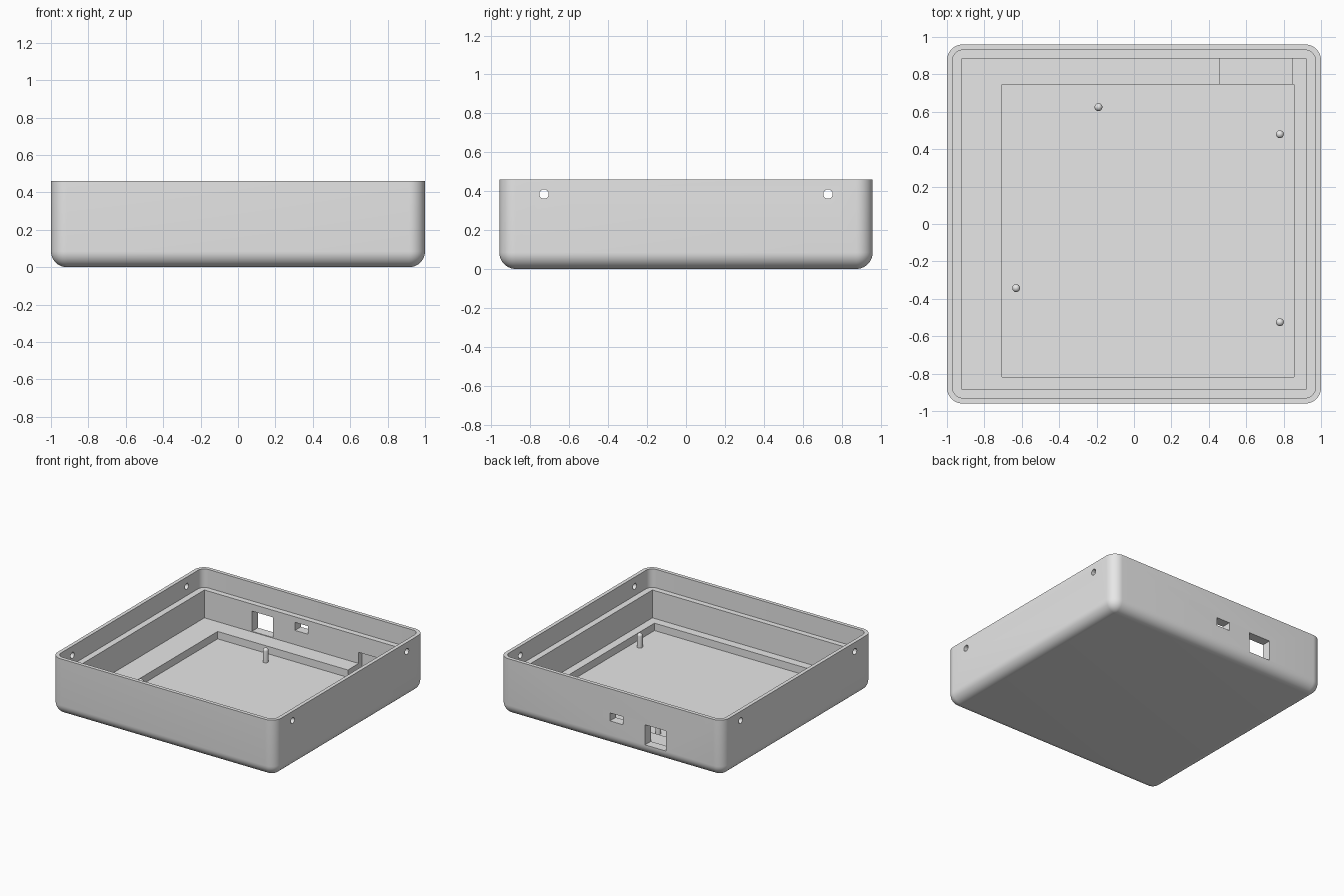
import bpy, bmesh, math
from mathutils import Matrix

if "Cube" in bpy.data.objects:
    bpy.data.objects.remove(bpy.data.objects["Cube"])

HX, HY, H = 1.0, 0.96, 0.46      # half width, half depth, height
R = 0.085                        # corner and bottom fillet radius
LEDGE, SHELF, FLOOR = 0.31, 0.085, 0.025

grey = bpy.data.materials.new("light_grey")
grey.diffuse_color = (0.8, 0.8, 0.8, 1)
grey.use_nodes = True
grey.node_tree.nodes["Principled BSDF"].inputs["Base Color"].default_value = grey.diffuse_color


def add_object(name, bm):
    bmesh.ops.remove_doubles(bm, verts=bm.verts, dist=1e-5)
    bmesh.ops.recalc_face_normals(bm, faces=bm.faces)
    mesh = bpy.data.meshes.new(name)
    bm.to_mesh(mesh)
    bm.free()
    mesh.materials.append(grey)
    ob = bpy.data.objects.new(name, mesh)
    bpy.context.collection.objects.link(ob)
    return ob


def smooth(ob):
    bpy.ops.object.select_all(action='DESELECT')
    ob.select_set(True)
    bpy.context.view_layer.objects.active = ob
    bpy.ops.object.shade_smooth_by_angle(angle=math.radians(30))


def rounded_ring(bm, inset, z, n=10):
    """Rounded rectangle, moved inwards from the outer outline."""
    r = R - inset
    ring = []
    for k, (sx, sy) in enumerate(((1, 1), (-1, 1), (-1, -1), (1, -1))):
        for i in range(n + 1):
            a = math.pi / 2 * (k + i / n)
            ring.append(bm.verts.new((sx * (HX - R) + r * math.cos(a),
                                      sy * (HY - R) + r * math.sin(a), z)))
    return ring


def loft(bm, rings):
    for lo, hi in zip(rings, rings[1:]):
        for i in range(len(lo)):
            j = (i + 1) % len(lo)
            bm.faces.new((lo[i], lo[j], hi[j], hi[i]))


def box_cutter(x0, x1, y0, y1, z0, z1):
    bm = bmesh.new()
    bmesh.ops.create_cube(bm, size=1)
    for v in bm.verts:
        v.co = (x1 if v.co.x > 0 else x0, y1 if v.co.y > 0 else y0,
                z1 if v.co.z > 0 else z0)
    return add_object("box_cutter", bm)


def hole_cutter(y, z, r):
    bm = bmesh.new()
    bmesh.ops.create_cone(bm, cap_ends=True, segments=32, radius1=r, radius2=r, depth=2.4,
                          matrix=Matrix.Translation((0, y, z)) @ Matrix.Rotation(math.pi / 2, 4, 'Y'))
    return add_object("hole_cutter", bm)


# Outer shell: filleted bottom, straight wall, thin lip and ledge
bm = bmesh.new()
rings = []
for i in range(11):
    a = math.pi / 2 * i / 10
    rings.append(rounded_ring(bm, R * (1 - math.sin(a)), R * (1 - math.cos(a))))
rings += [rounded_ring(bm, 0, H), rounded_ring(bm, 0.03, H), rounded_ring(bm, 0.03, LEDGE)]
loft(bm, rings)
corners = rings[0][::11]
bm.faces.new(corners[::-1])
bm.faces.new(rings[-1])
tray = add_object("tray_body", bm)

# Cavity, sunken floor, side notch, rear ports and screw holes
cutters = [
    box_cutter(-0.92, 0.92, -0.885, 0.885, SHELF, 0.40),
    box_cutter(-0.705, 0.855, -0.818, 0.747, FLOOR, 0.20),
    box_cutter(0.46, 0.845, 0.70, 0.93, FLOOR + 0.015, 0.175),
    box_cutter(-0.495, -0.305, 0.80, 1.10, SHELF + 0.005, 0.253),
    box_cutter(-0.11, 0.008, 0.80, 1.10, 0.20, 0.265),
    hole_cutter(-0.73, 0.385, 0.024),
    hole_cutter(0.73, 0.385, 0.024),
]
bpy.context.view_layer.objects.active = tray
for c in cutters:
    mod = tray.modifiers.new("cut", 'BOOLEAN')
    mod.operation = 'DIFFERENCE'
    mod.solver = 'EXACT'
    mod.object = c
    bpy.ops.object.modifier_apply(modifier=mod.name)
    bpy.data.objects.remove(c, do_unlink=True)
smooth(tray)

# Locating pins with domed tips
for k, (px, py) in enumerate(((-0.19, 0.625), (0.78, 0.48), (-0.63, -0.343), (0.78, -0.525))):
    r, top = 0.021, 0.138
    profile = [(r, FLOOR - 0.005)]
    profile += [(r * math.cos(a), top - r + r * math.sin(a))
                for a in (math.pi / 2 * i / 6 for i in range(7))]
    bm = bmesh.new()
    pin_rings = [[bm.verts.new((px + pr * math.cos(2 * math.pi * i / 24),
                                py + pr * math.sin(2 * math.pi * i / 24), z))
                  for i in range(24)] for pr, z in profile]
    loft(bm, pin_rings)
    bm.faces.new(pin_rings[0][::-1])
    smooth(add_object(f"locating_pin_{k + 1}", bm))
